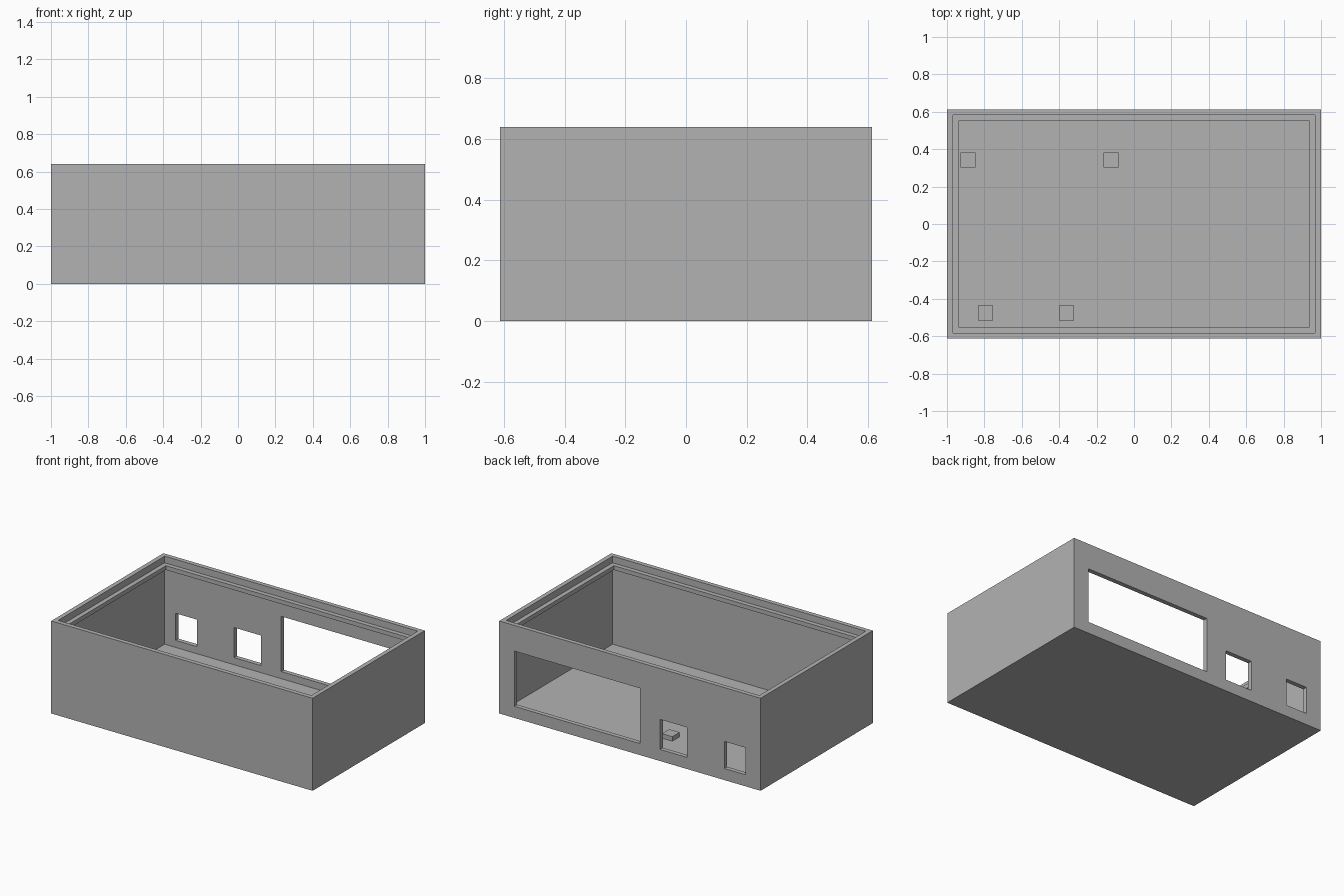
import bpy
import bmesh

HALF_X, HALF_Y, HEIGHT = 1.0, 0.613, 0.64
WALL = 0.031

cube = bpy.data.objects.get("Cube")
if cube:
    bpy.data.objects.remove(cube, do_unlink=True)

grey = bpy.data.materials.new("plain grey")
grey.use_nodes = True
grey.diffuse_color = (0.45, 0.45, 0.45, 1)
grey.node_tree.nodes["Principled BSDF"].inputs["Base Color"].default_value = grey.diffuse_color


def add_object(name, bm):
    mesh = bpy.data.meshes.new(name)
    bmesh.ops.recalc_face_normals(bm, faces=bm.faces)
    bm.to_mesh(mesh)
    bm.free()
    mesh.materials.append(grey)
    obj = bpy.data.objects.new(name, mesh)
    bpy.context.collection.objects.link(obj)
    return obj


def add_box(name, low, high):
    bm = bmesh.new()
    bmesh.ops.create_cube(bm, size=1)
    for v in bm.verts:
        v.co = [a + (b - a) * (c + 0.5) for a, b, c in zip(low, high, v.co)]
    return add_object(name, bm)


# Open case: rectangles at (inset, height) from the underside, over the rim, to the floor
profile = [(0, 0), (0, HEIGHT), (WALL, HEIGHT), (WALL, 0.594),
           (2 * WALL, 0.594), (2 * WALL, 0.565), (WALL, 0.565), (WALL, WALL)]
bm = bmesh.new()
rings = []
for inset, z in profile:
    x, y = HALF_X - inset, HALF_Y - inset
    rings.append([bm.verts.new((sx * x, sy * y, z))
                  for sx, sy in ((-1, -1), (1, -1), (1, 1), (-1, 1))])
for lower, upper in zip(rings, rings[1:]):
    for i in range(4):
        j = (i + 1) % 4
        bm.faces.new((lower[i], lower[j], upper[j], upper[i]))
bm.faces.new(rings[0])
bm.faces.new(rings[-1])
case = add_object("case", bm)

# Openings through the back wall: left x, right x, top z
for x0, x1, top in ((-0.077, 0.885, 0.462), (-0.438, -0.23, 0.288), (-0.885, -0.723, 0.267)):
    cutter = add_box("opening_cutter", (x0, HALF_Y - 0.05, 0.08), (x1, HALF_Y + 0.05, top))
    cutter.hide_render = True
    cut = case.modifiers.new("opening", "BOOLEAN")
    cut.operation, cut.solver, cut.object = "DIFFERENCE", "EXACT", cutter
    bpy.context.view_layer.objects.active = case
    bpy.ops.object.modifier_apply(modifier=cut.name)
    bpy.data.objects.remove(cutter, do_unlink=True)

# Square standoffs on the floor
for x, y in ((-0.888, 0.342), (-0.123, 0.342), (-0.793, -0.477), (-0.361, -0.477)):
    add_box("standoff", (x - 0.04, y - 0.04, WALL), (x + 0.04, y + 0.04, 2 * WALL))
